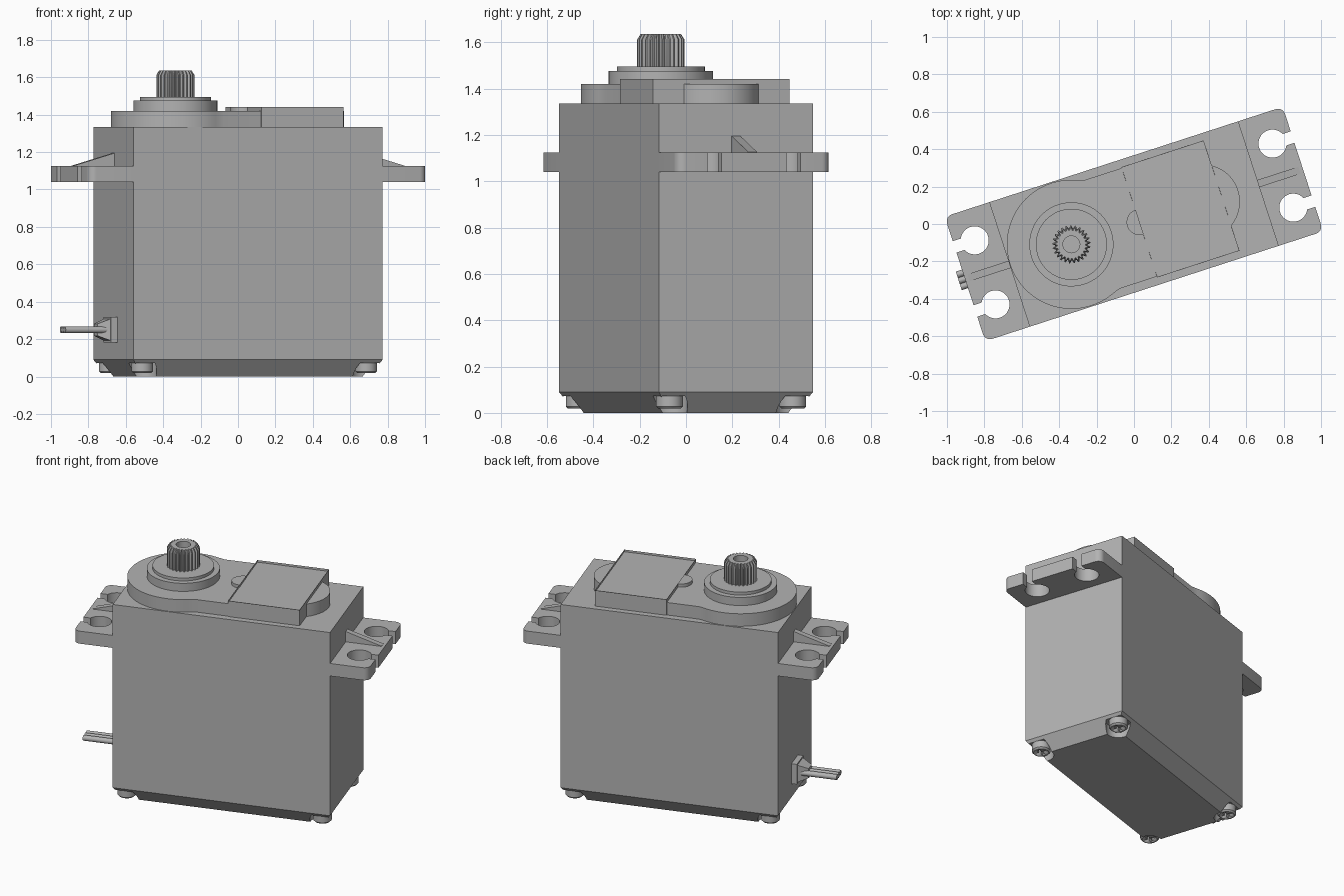
import bpy, bmesh
from math import sin, cos, pi, radians, sqrt, acos, asin
from mathutils import Matrix

if "Cube" in bpy.data.objects:
    bpy.data.objects.remove(bpy.data.objects["Cube"])

TURN = radians(18)      # the whole servo stands turned about z
L, W = 0.70, 0.35       # half length and half width of the case

grey = bpy.data.materials.new("plain grey")
grey.use_nodes = True
COLOUR = (0.45, 0.45, 0.45, 1)
grey.diffuse_color = COLOUR
grey.node_tree.nodes["Principled BSDF"].inputs["Base Color"].default_value = COLOUR


def finish(name, bm, smooth=True):
    bmesh.ops.recalc_face_normals(bm, faces=bm.faces)
    mesh = bpy.data.meshes.new(name)
    bm.to_mesh(mesh)
    bm.free()
    mesh.materials.append(grey)
    obj = bpy.data.objects.new(name, mesh)
    bpy.context.collection.objects.link(obj)
    obj.rotation_euler.z = TURN
    if smooth:
        bpy.ops.object.select_all(action="DESELECT")
        obj.select_set(True)
        bpy.context.view_layer.objects.active = obj
        bpy.ops.object.shade_smooth_by_angle(angle=radians(30))
    return obj


def add_loft(bm, rings):
    """Skin rings of equal point count and cap both ends; returns the end cap."""
    rows = [[bm.verts.new(p) for p in ring] for ring in rings]
    for a, b in zip(rows, rows[1:]):
        for i in range(len(a)):
            j = (i + 1) % len(a)
            bm.faces.new((a[i], a[j], b[j], b[i]))
    bm.faces.new(rows[0][::-1])
    return bm.faces.new(rows[-1])


def level(outline, z):
    return [(x, y, z) for x, y in outline]


def prism(name, outline, z0, z1):
    bm = bmesh.new()
    add_loft(bm, [level(outline, z0), level(outline, z1)])
    return finish(name, bm)


def rect(x0, x1, y0, y1):
    return [(x0, y0), (x1, y0), (x1, y1), (x0, y1)]


def arc(cx, cy, r, a0, a1, n=24):
    return [(cx + r * cos(a0 + (a1 - a0) * i / n),
             cy + r * sin(a0 + (a1 - a0) * i / n)) for i in range(n + 1)]


def circle(cx, cy, r, n=64):
    return arc(cx, cy, r, 0, 2 * pi, n)[:-1]


def turned(name, cx, cy, profile, n=64):
    bm = bmesh.new()
    add_loft(bm, [level(circle(cx, cy, r, n), z) for r, z in profile])
    return finish(name, bm)


def cut(obj, cutter):
    mod = obj.modifiers.new("cut", "BOOLEAN")
    mod.operation, mod.solver, mod.object = "DIFFERENCE", "EXACT", cutter
    bpy.ops.object.select_all(action="DESELECT")
    obj.select_set(True)
    bpy.context.view_layer.objects.active = obj
    bpy.ops.object.modifier_apply(modifier=mod.name)
    bpy.data.objects.remove(cutter)


# Case, and tapered base with a pocket for each corner screw
prism("case", rect(-L, L, -W, W), 0.09, 1.335)
bm = bmesh.new()
add_loft(bm, [level(rect(-L + d, L - d, -W + d, W - d), z)
              for d, z in ((0.065, 0), (0, 0.09))])
base = finish("base_cap", bm, smooth=False)
for sx in (-1, 1):
    for sy in (-1, 1):
        x, y = sx * 0.63, sy * 0.28
        cut(base, turned("pocket_cutter", x, y, [(0.078, -0.05), (0.078, 0.072)], 32))
        screw = turned("case_screw", x, y,
                       [(0.048, 0.018), (0.058, 0.028), (0.058, 0.08)], 32)
        for a, b in ((0.035, 0.009), (0.009, 0.035)):
            cut(screw, prism("slot_cutter", rect(x - a, x + a, y - b, y + b), 0, 0.05))

# Mounting ears: rounded corners, two open keyhole slots, a central rib
END, R, HOLE, SLOT = 0.95, 0.04, 0.075, 0.032
gap = asin(SLOT / HOLE)


def keyhole(v):
    return ([(END, v - SLOT)] + arc(0.837, v, HOLE, -gap, gap - 2 * pi, 40)
            + [(END, v + SLOT)])


ear = ([(L - 0.02, -W)] + arc(END - R, -W + R, R, -pi / 2, 0, 8)
       + keyhole(-0.18) + keyhole(0.18)
       + arc(END - R, W - R, R, 0, pi / 2, 8) + [(L - 0.02, W)])
for side, s in (("left", 1), ("right", -1)):
    prism(side + "_mounting_ear", [(s * x, s * y) for x, y in ear], 1.04, 1.125)
    bm = bmesh.new()
    add_loft(bm, [[(s * x, y, z) for x, z in
                   ((L - 0.02, 1.11), (0.93, 1.11), (0.93, 1.127), (L, 1.195), (L - 0.02, 1.195))]
                  for y in (-0.02, 0.02)])
    finish(side + "_ear_rib", bm, smooth=False)

# Raised gearbox cover: big boss, narrower strip, small round end
GX, BOSS, STRIP = -0.352, 0.345, 0.305
t = asin(STRIP / BOSS)
chord = asin(0.17 / 0.2)
cover = (arc(GX, 0, BOSS, t + 0.12, 2 * pi - t - 0.12, 64)
         + [(-0.18, -STRIP), (0.485, -STRIP)]
         + arc(0.385, 0, 0.2, -chord, chord)
         + [(0.485, STRIP), (-0.18, STRIP)])
prism("gearbox_cover", cover, 1.335, 1.42)

# Label plate with a sunken panel and a thumb tab
bm = bmesh.new()
plate = rect(0.03, 0.492, -0.31, 0.31)
top = add_loft(bm, [level(plate, 1.335), level(plate, 1.442)])
bmesh.ops.inset_region(bm, faces=[top], thickness=0.035)
ring = bmesh.ops.inset_region(bm, faces=[top], thickness=0.0005)
bmesh.ops.translate(bm, verts=top.verts, vec=(0, 0, -0.014))
finish("label_plate", bm, smooth=False)
prism("label_tab", arc(0.032, 0, 0.07, pi / 2, 3 * pi / 2), 1.41, 1.442)

# Stepped bearing collar under the output shaft
turned("bearing_collar", GX, 0,
       [(0.225, 1.41), (0.225, 1.475), (0.19, 1.475), (0.19, 1.495)])

# Splined output shaft with a screw hole
TEETH = 25


def spline(scale):
    pts = []
    for i in range(TEETH * 4):
        r = (0.102 if i % 4 < 2 else 0.087) * scale
        a = 2 * pi * i / (TEETH * 4)
        pts.append((GX + r * cos(a), r * sin(a)))
    return pts


bore = circle(GX, 0, 0.045, TEETH * 4)
bm = bmesh.new()
add_loft(bm, [level(spline(1), 1.49), level(spline(1), 1.612), level(spline(0.86), 1.635),
              level(bore, 1.635), level(bore, 1.53)])
finish("output_spline", bm)

# Cable grommet: square plate tapering to the wires
CZ = 0.25
bm = bmesh.new()
add_loft(bm, [[(x, a, CZ + b) for a, b in rect(-h, h, -h, h)]
              for x, h in ((-0.68, 0.068), (-0.735, 0.068), (-0.735, 0.058), (-0.80, 0.032))])
finish("cable_grommet", bm, smooth=False)

# Three parallel wires
for i in (-1, 0, 1):
    bm = bmesh.new()
    add_loft(bm, [[(x, a, CZ + b) for a, b in circle(i * 0.034, 0, 0.018, 20)]
                  for x in (-0.74, -0.985)])
    finish("cable_wire", bm)
